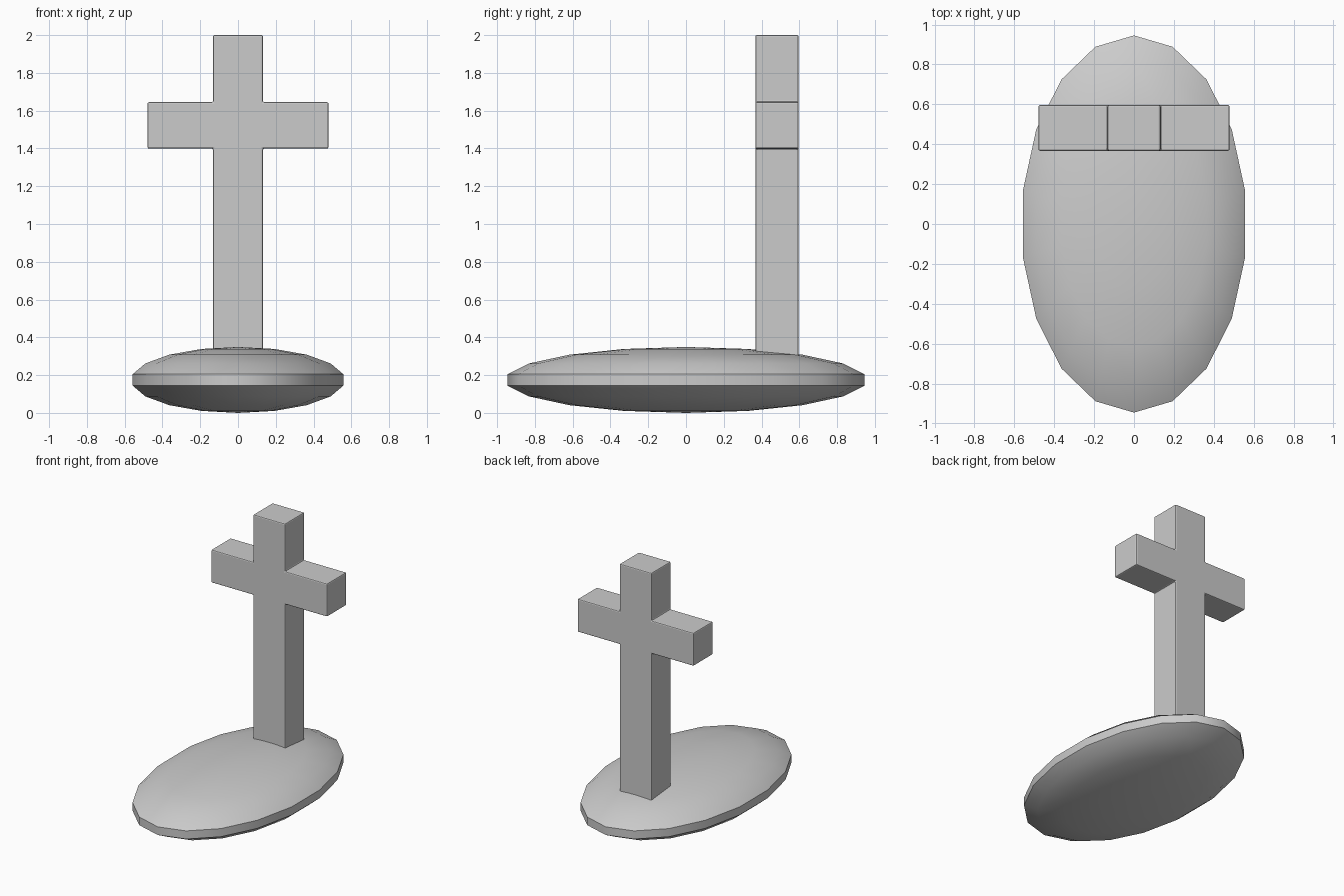
import bpy, bmesh, math

if "Cube" in bpy.data.objects:
    bpy.data.objects.remove(bpy.data.objects["Cube"])

# Rounded oval mound
bpy.ops.mesh.primitive_uv_sphere_add(segments=18, ring_count=9, radius=1, location=(0, 0, 0.1745))
mound = bpy.context.object
mound.name = "oval_base"
mound.scale = (0.575, 0.96, 0.1745)
bpy.ops.object.transform_apply(location=False, rotation=False, scale=True)
bpy.ops.object.shade_smooth_by_angle(angle=math.radians(40))

# Upright cross: half outline mirrored, then extruded in depth
W, ARM, LOW, HIGH, TOP, BOTTOM = 0.132, 0.479, 1.399, 1.645, 2.0, 0.2
Y0, Y1 = 0.367, 0.596
half = [(W, BOTTOM), (W, LOW), (ARM, LOW), (ARM, HIGH), (W, HIGH), (W, TOP)]
outline = half + [(-x, z) for x, z in reversed(half)]

bm = bmesh.new()
face = bm.faces.new([bm.verts.new((x, Y0, z)) for x, z in outline])
ext = bmesh.ops.extrude_face_region(bm, geom=[face], use_keep_orig=True)
moved = [g for g in ext["geom"] if isinstance(g, bmesh.types.BMVert)]
bmesh.ops.translate(bm, verts=moved, vec=(0, Y1 - Y0, 0))
bmesh.ops.recalc_face_normals(bm, faces=bm.faces)
mesh = bpy.data.meshes.new("cross")
bm.to_mesh(mesh)
bm.free()
cross = bpy.data.objects.new("cross", mesh)
bpy.context.collection.objects.link(cross)

# Slightly softened edges
bevel = cross.modifiers.new("soft_edges", "BEVEL")
bevel.width = 0.008
bevel.segments = 2
bevel.limit_method = "ANGLE"
